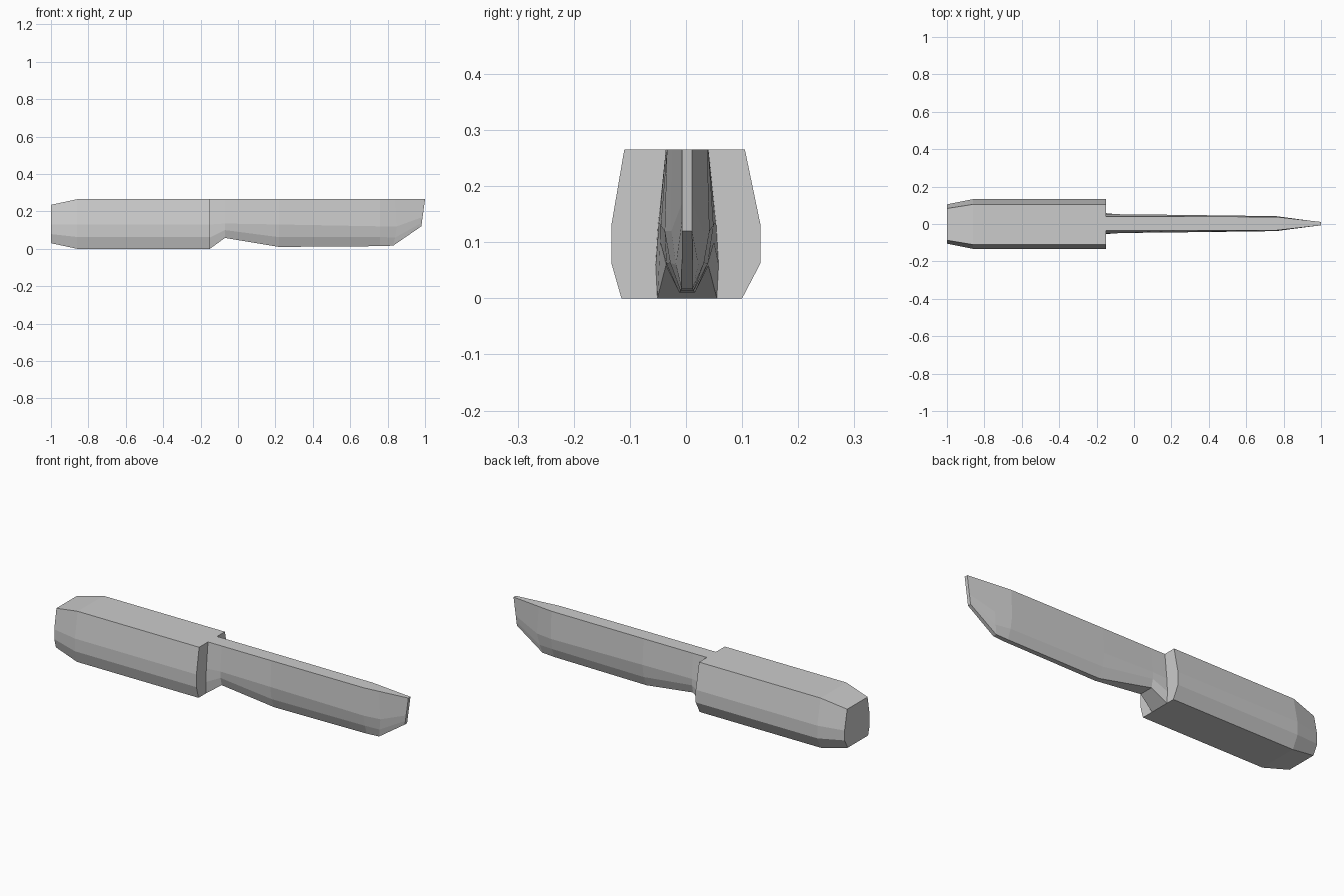
import bpy, bmesh


def loft(name, rings, cap_start=True):
    """Bridge equal-length rings of points into a flat-shaded closed part."""
    bm = bmesh.new()
    loops = [[bm.verts.new(p) for p in ring] for ring in rings]
    n = len(loops[0])
    for a, b in zip(loops, loops[1:]):
        for i in range(n):
            j = (i + 1) % n
            bm.faces.new((a[i], a[j], b[j], b[i]))
    if cap_start:
        bm.faces.new(loops[0])
    bm.faces.new(loops[-1])
    bmesh.ops.recalc_face_normals(bm, faces=bm.faces)
    mesh = bpy.data.meshes.new(name)
    bm.to_mesh(mesh)
    bm.free()
    obj = bpy.data.objects.new(name, mesh)
    bpy.context.collection.objects.link(obj)
    return obj


# Handle: eight-sided grip with a tapered butt
profile = [(-0.11, 0.265), (0.105, 0.265), (0.133, 0.13), (0.133, 0.063),
           (0.10, 0), (-0.115, 0), (-0.133, 0.063), (-0.133, 0.13)]


def handle_ring(x, sy, z0, z1):
    return [(x, y * sy, z0 + z / 0.265 * (z1 - z0)) for y, z in profile]


loft("handle", [handle_ring(-1.0, 0.79, 0.03, 0.235),
                handle_ring(-0.86, 1, 0, 0.265),
                handle_ring(-0.15, 1, 0, 0.265)])

# Blade: mirrored cross-sections, each level is (x, half width, z) from spine to edge
sections = [
    [(-0.15, 0.038, 0.265), (-0.15, 0.052, 0.13), (-0.15, 0.056, 0.06), (-0.15, 0.053, 0)],
    [(-0.07, 0.038, 0.265), (-0.07, 0.050, 0.135), (-0.07, 0.048, 0.10), (-0.07, 0.038, 0.058)],
    [(0.22, 0.038, 0.265), (0.22, 0.047, 0.13), (0.22, 0.037, 0.062), (0.22, 0.014, 0.010)],
    [(0.76, 0.036, 0.265), (0.76, 0.040, 0.12), (0.76, 0.030, 0.063), (0.76, 0.012, 0.014)],
    [(0.84, 0.027, 0.265), (0.85, 0.028, 0.12), (0.84, 0.020, 0.06), (0.83, 0.010, 0.017)],
    [(1.0, 0.009, 0.265), (0.987, 0.009, 0.17), (0.983, 0.009, 0.14), (0.98, 0.009, 0.12)],
]
offset = 0.002
rings = [[(x, offset + w, z) for x, w, z in s] +
         [(x, offset - w, z) for x, w, z in reversed(s)] for s in sections]
loft("blade", rings, cap_start=False)
